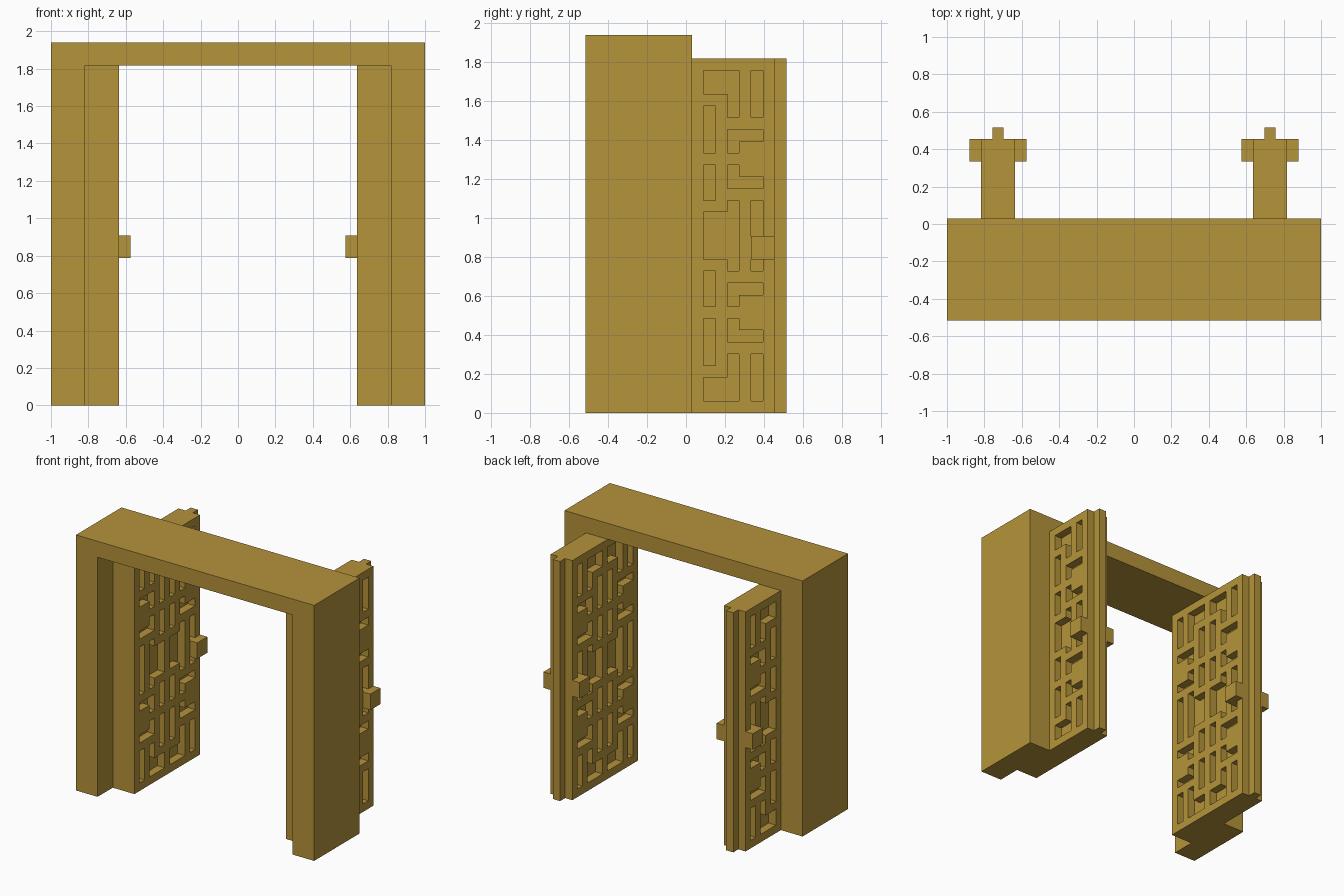
import bpy, bmesh

cube = bpy.data.objects.get("Cube")
if cube:
    bpy.data.objects.remove(cube, do_unlink=True)

U = 2 / 33                     # block unit: the frame is 33 wide and 32 high
COLS, ROWS = 13, 30            # door panel size in units
DOOR_Y = -5.5                  # front edge of the doors, in units

wood = bpy.data.materials.new("golden wood")
colour = (0.462, 0.292, 0.043, 1)
wood.diffuse_color = colour
wood.use_nodes = True
wood.node_tree.nodes["Principled BSDF"].inputs["Base Color"].default_value = colour


def finish(name, bm):
    """Scale from units to metres and link the object."""
    bmesh.ops.recalc_face_normals(bm, faces=bm.faces)
    bmesh.ops.scale(bm, vec=(U, U, U), verts=bm.verts)
    mesh = bpy.data.meshes.new(name)
    bm.to_mesh(mesh)
    bm.free()
    mesh.materials.append(wood)
    obj = bpy.data.objects.new(name, mesh)
    bpy.context.collection.objects.link(obj)
    return obj


def extrude(bm, faces, vec):
    out = bmesh.ops.extrude_face_region(bm, geom=faces, use_keep_orig=True)
    verts = [g for g in out["geom"] if isinstance(g, bmesh.types.BMVert)]
    bmesh.ops.translate(bm, vec=vec, verts=verts)


def box(name, x, y, z):
    bm = bmesh.new()
    bmesh.ops.create_cube(bm, size=1)
    for v in bm.verts:
        v.co = [r[0] if c < 0 else r[1] for c, r in zip(v.co, (x, y, z))]
    return finish(name, bm)


# Fretwork openings of the upper right quarter: first/last column, first/last row
OPENINGS = [
    (7, 8, 27, 28), (9, 9, 25, 28), (11, 11, 25, 28),   # corner hook and slot
    (7, 7, 22, 25), (9, 9, 22, 23), (10, 11, 23, 23),
    (7, 7, 18, 20), (9, 9, 19, 20), (10, 11, 19, 19),
    (7, 8, 15, 16), (9, 9, 15, 17), (11, 11, 15, 17),   # central motif
]


def is_open(col, row):
    col, row = max(col, COLS - 1 - col), max(row, ROWS - 1 - row)
    return any(a <= col <= b and c <= row <= d for a, b, c, d in OPENINGS)


def fretwork(name, x0, x1):
    """Pierced layer laid on one side of a door core."""
    bm = bmesh.new()
    for col in range(COLS):
        for row in range(ROWS):
            if not is_open(col, row):
                y = DOOR_Y + col
                bm.faces.new([bm.verts.new((x0, y + a, row + b))
                              for a, b in ((0, 0), (1, 0), (1, 1), (0, 1))])
    bmesh.ops.remove_doubles(bm, verts=bm.verts, dist=0.01)
    extrude(bm, bm.faces[:], (x1 - x0, 0, 0))
    return finish(name, bm)


# Door frame: U-shaped profile pushed back
bm = bmesh.new()
profile = [(-16.5, 0), (-13.5, 0), (-13.5, 30), (13.5, 30),
           (13.5, 0), (16.5, 0), (16.5, 32), (-16.5, 32)]
face = bm.faces.new([bm.verts.new((x, -8.5, z)) for x, z in profile])
extrude(bm, [face], (0, 9, 0))
finish("door_frame", bm)

# Two open doors, mirrored
for side, s in (("left", 1), ("right", -1)):
    def span(a, b):
        return tuple(sorted((a * s, b * s)))

    # core sheet, whose back edge forms the tongue
    box(f"{side}_door_core", span(11.5, 12.5), (DOOR_Y, 8.5), (0, ROWS))
    for layer, a, b, h0, h1 in (("inner", 10.5, 11.5, 9.5, 10.5),
                                ("outer", 12.5, 13.5, 13.5, 14.5)):
        fretwork(f"{side}_door_{layer}_fretwork", *span(a, b))
        # handle block, its stem seated on the core
        box(f"{side}_door_{layer}_handle", span(min(a, h0), max(b, h1)),
            (5.5, 7.5), (13, 15))
